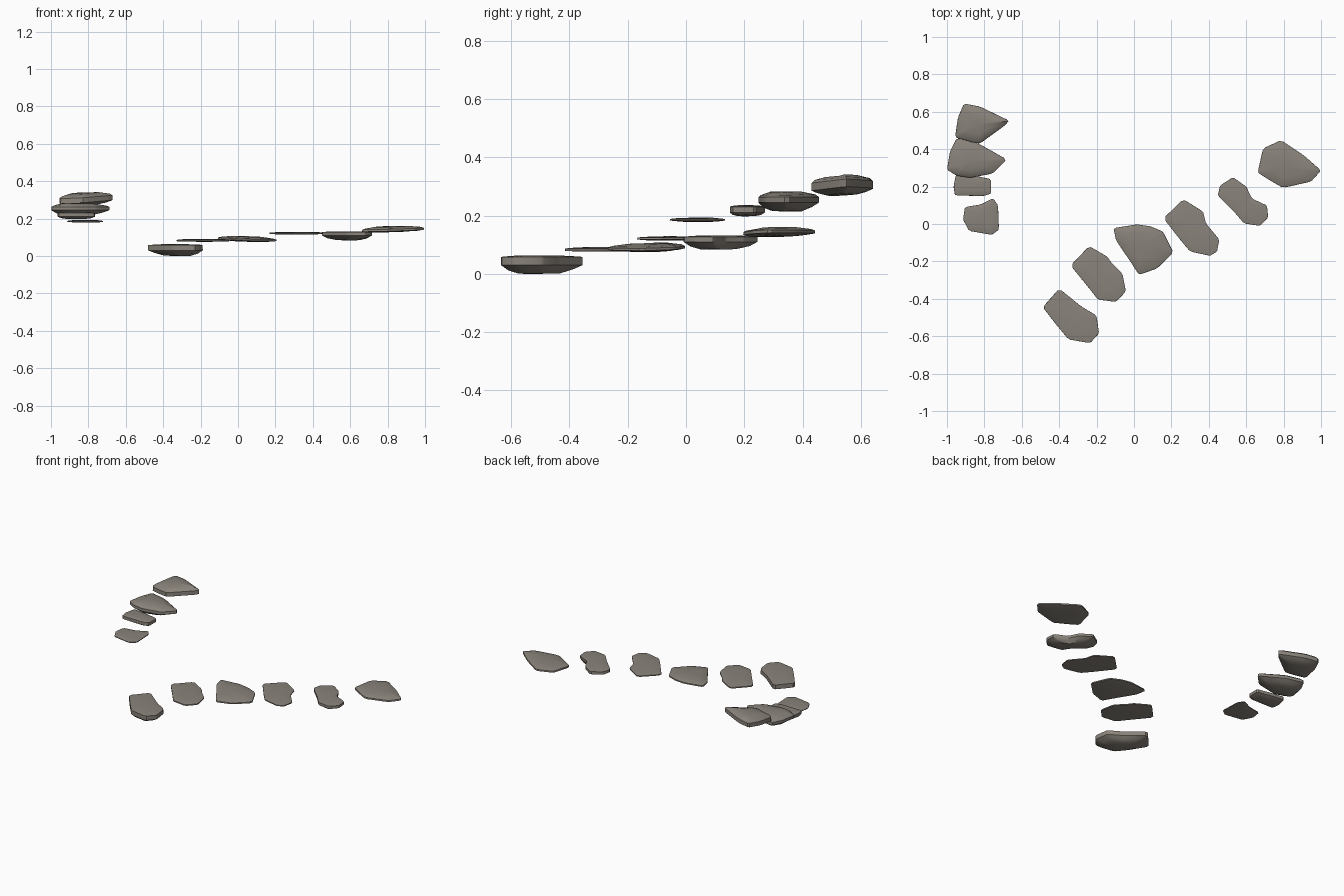
import bpy, bmesh, random
from math import radians

if "Cube" in bpy.data.objects:
    bpy.data.objects.remove(bpy.data.objects["Cube"])

random.seed(4)

stone_mat = bpy.data.materials.new("warm grey stone")
stone_mat.diffuse_color = (0.25, 0.225, 0.195, 1)
stone_mat.use_nodes = True
stone_mat.node_tree.nodes["Principled BSDF"].inputs["Base Color"].default_value = stone_mat.diffuse_color


def stone(name, outline, heights, tilt=(0, 0)):
    """Irregular slab: plan outline, (bottom, rim bottom, rim top, top) heights."""
    lo, r0, r1, hi = heights
    cx = sum(p[0] for p in outline) / len(outline)
    cy = sum(p[1] for p in outline) / len(outline)
    # one slightly rounded corner per outline point
    pts = []
    n = len(outline)
    for i, p in enumerate(outline):
        for q in (outline[i - 1], outline[(i + 1) % n]):
            pts.append((p[0] + (q[0] - p[0]) * 0.1, p[1] + (q[1] - p[1]) * 0.1))
    rings = [(0.5, lo, 0.15), (0.8, lo + (r0 - lo) * 0.35, 0.25), (1.0, r0, 0.0),
             (0.995, r1, 0.0), (0.9, r1 + (hi - r1) * 0.5, -0.2), (0.55, hi, -0.2)]
    bm = bmesh.new()
    loops = []
    for s, z, wobble in rings:
        loop = []
        for k, (x, y) in enumerate(pts):
            if k % 2 == 0:
                bump = random.random() * wobble * ((r0 - lo) if wobble > 0 else (hi - r1))
            dx, dy = (x - cx) * s, (y - cy) * s
            loop.append(bm.verts.new((cx + dx, cy + dy,
                                      z + bump + tilt[0] * dx + tilt[1] * dy)))
        loops.append(loop)
    m = len(pts)
    for a, b in zip(loops, loops[1:]):
        for k in range(m):
            bm.faces.new((a[k], a[(k + 1) % m], b[(k + 1) % m], b[k]))
    # fans close the underside and the walking surface
    for loop, z in ((loops[0], lo), (loops[-1], hi)):
        c = bm.verts.new((cx, cy, z))
        for k in range(m):
            bm.faces.new((loop[k], loop[(k + 1) % m], c))
    bmesh.ops.recalc_face_normals(bm, faces=bm.faces)
    me = bpy.data.meshes.new(name)
    bm.to_mesh(me)
    bm.free()
    me.materials.append(stone_mat)
    ob = bpy.data.objects.new(name, me)
    bpy.context.collection.objects.link(ob)
    bpy.ops.object.select_all(action='DESELECT')
    ob.select_set(True)
    bpy.context.view_layer.objects.active = ob
    bpy.ops.object.shade_smooth_by_angle(angle=radians(30))


# Long path of six stones, rising to the right
stone("path_stone_1", [(-.40, -.345), (-.283, -.44), (-.20, -.49), (-.187, -.585), (-.235, -.637),
                       (-.35, -.617), (-.417, -.537), (-.488, -.445)], (0, .03, .058, .063))
stone("path_stone_2", [(-.24, -.118), (-.144, -.174), (-.118, -.21), (-.062, -.265), (-.043, -.36),
                       (-.096, -.417), (-.193, -.404), (-.235, -.35), (-.339, -.222)],
      (.076, .079, .086, .092))
stone("path_stone_3", [(-.109, -.022), (.016, -.002), (.086, -.012), (.155, -.04), (.211, -.152),
                       (.123, -.238), (.027, -.272), (-.02, -.2), (-.096, -.088)],
      (.077, .085, .093, .106), (-.03, .02))
stone("path_stone_4", [(.262, .133), (.369, .067), (.385, .003), (.456, -.083), (.444, -.147),
                       (.406, -.17), (.3, -.147), (.25, -.088), (.158, .03)],
      (.114, .118, .124, .129))
stone("path_stone_5", [(.53, .25), (.6, .2), (.631, .136), (.711, .099), (.717, .035), (.674, -.01),
                       (.588, .003), (.54, .06), (.448, .152), (.46, .206)],
      (.083, .11, .127, .132))
stone("path_stone_6", [(.786, .448), (.909, .366), (1.0, .286), (.947, .227), (.797, .193),
                       (.727, .233), (.661, .275), (.69, .404)],
      (.128, .136, .146, .159), (.03, .03))

# Short steep flight of four stones on the left
stone("step_stone_1", [(-.904, .09), (-.818, .105), (-.754, .138), (-.727, .1), (-.722, -.03),
                       (-.76, -.058), (-.882, -.037), (-.914, .024)], (.178, .183, .187, .193))
stone("step_stone_2", [(-.95, .272), (-.85, .258), (-.765, .24), (-.765, .163), (-.8, .15),
                       (-.957, .152), (-.965, .2)], (.197, .21, .23, .236))
stone("step_stone_3", [(-.947, .46), (-.834, .432), (-.68, .345), (-.754, .27), (-.877, .247),
                       (-.947, .258), (-1.0, .29), (-.984, .388)], (.214, .245, .263, .283))
stone("step_stone_4", [(-.909, .644), (-.824, .628), (-.668, .553), (-.69, .527), (-.824, .43),
                       (-.866, .437), (-.957, .463), (-.941, .57)],
      (.27, .29, .316, .337), (.05, .05))
